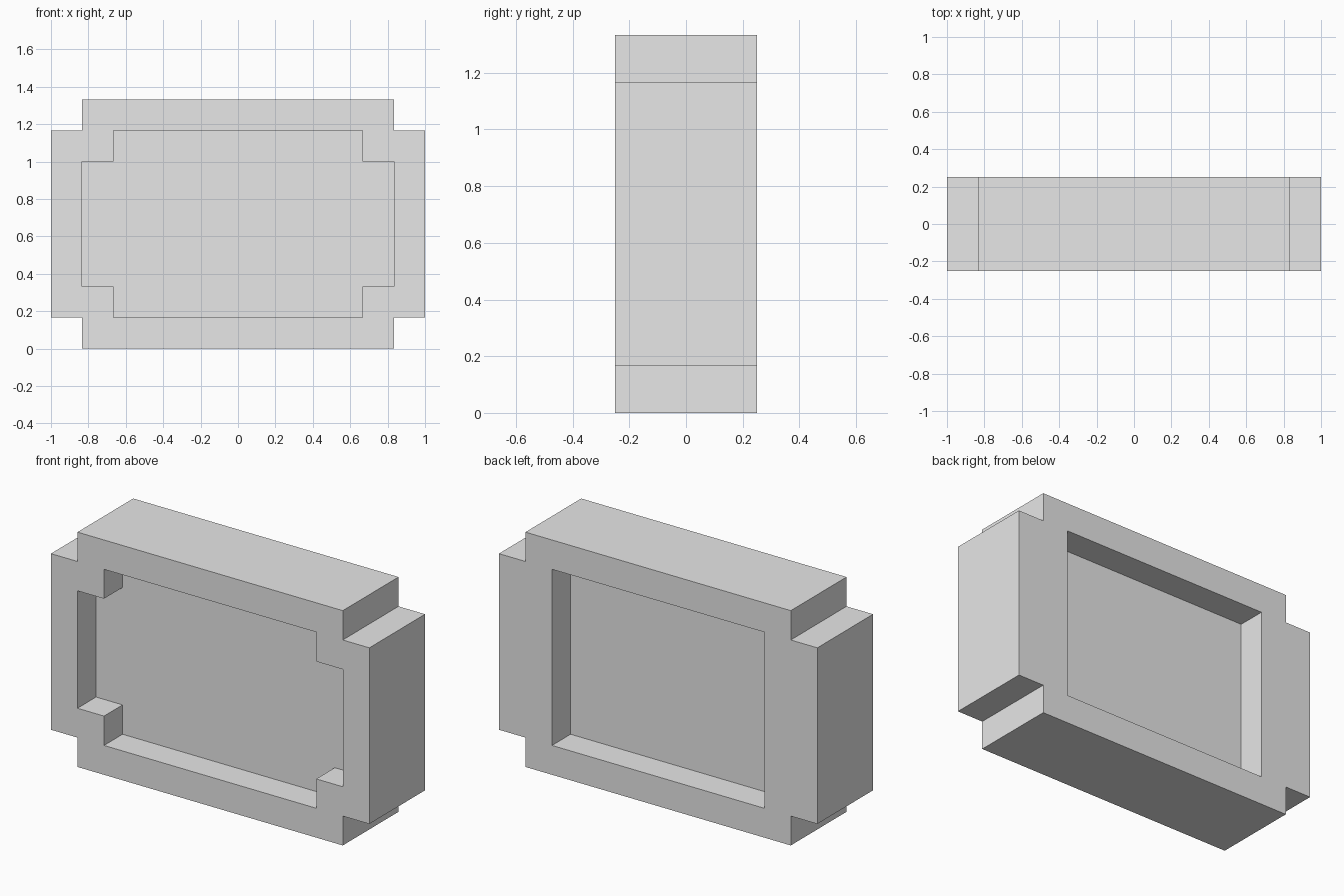
import bpy
import bmesh

default_cube = bpy.data.objects.get("Cube")
if default_cube:
    bpy.data.objects.remove(default_cube, do_unlink=True)

U = 1 / 6            # one step of the blocky grid
MID = 4 * U          # height of the centre

# Single grey material
grey = bpy.data.materials.new("light_grey")
grey.use_nodes = True
colour = (0.8, 0.8, 0.8, 1)
grey.diffuse_color = colour
grey.node_tree.nodes["Principled BSDF"].inputs["Base Color"].default_value = colour


def notched_outline(w, h, n):
    """Rectangle of half size w by h with square notches of size n in its corners."""
    if n == 0:
        return [(-w, -h), (w, -h), (w, h), (-w, h)]
    quarter = [(w, h - n), (w - n, h - n), (w - n, h)]
    points = []
    for sx, sz in ((1, 1), (-1, 1), (-1, -1), (1, -1)):
        corner = [(sx * x, sz * z) for x, z in quarter]
        points += corner if sx * sz > 0 else corner[::-1]
    return points


def prism(name, outline, y0, y1):
    """Extrude an outline in the xz plane from y0 to y1."""
    bm = bmesh.new()
    face = bm.faces.new([bm.verts.new((x, y0, MID + z)) for x, z in outline])
    top = bmesh.ops.extrude_face_region(bm, geom=[face])["geom"]
    moved = [v for v in top if isinstance(v, bmesh.types.BMVert)]
    bmesh.ops.translate(bm, verts=moved, vec=(0, y1 - y0, 0))
    bmesh.ops.recalc_face_normals(bm, faces=bm.faces)
    mesh = bpy.data.meshes.new(name)
    bm.to_mesh(mesh)
    bm.free()
    mesh.materials.append(grey)
    obj = bpy.data.objects.new(name, mesh)
    bpy.context.collection.objects.link(obj)
    return obj


# Solid body with stepped corners
half = 1.5 * U
body = prism("frame_body", notched_outline(6 * U, 4 * U, U), -half, half)

# Stepped recess in the front, plain rectangular recess in the back
cutters = [
    prism("front_recess_cutter", notched_outline(5 * U, 3 * U, U), -half - U, -half + U),
    prism("back_recess_cutter", notched_outline(4 * U, 3 * U, 0), half - U, half + U),
]
for cutter in cutters:
    mod = body.modifiers.new(cutter.name, "BOOLEAN")
    mod.operation = "DIFFERENCE"
    mod.solver = "EXACT"
    mod.object = cutter

# Bake the cuts and drop the cutters
bpy.context.view_layer.update()
evaluated = body.evaluated_get(bpy.context.evaluated_depsgraph_get())
cut_mesh = bpy.data.meshes.new_from_object(evaluated)
body.modifiers.clear()
body.data = cut_mesh
for cutter in cutters:
    bpy.data.objects.remove(cutter, do_unlink=True)
